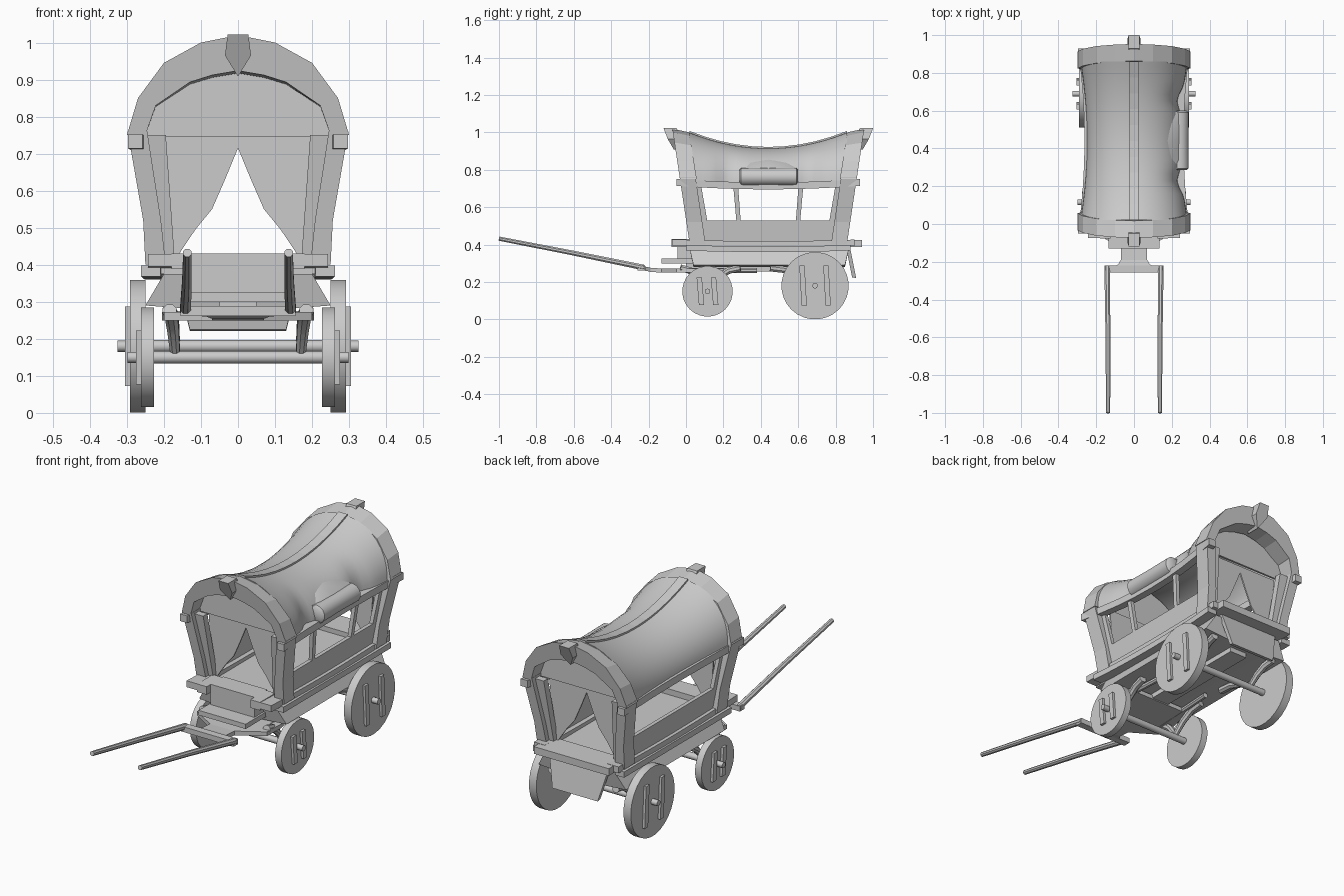
import bpy, bmesh, math
from mathutils import Vector

if "Cube" in bpy.data.objects:
    bpy.data.objects.remove(bpy.data.objects["Cube"])

grey = bpy.data.materials.new("plain grey")
grey.diffuse_color = (0.6, 0.6, 0.6, 1)
grey.use_nodes = True
grey.node_tree.nodes["Principled BSDF"].inputs["Base Color"].default_value = grey.diffuse_color
MID = 0.44  # middle of the body along y


def loft(name, rings, mx=False, my=False, smooth=False):
    """Skin closed rings, cap both ends; mx / my add copies mirrored left-right / front-back."""
    bm = bmesh.new()
    for sx in ((1, -1) if mx else (1,)):
        for flip in ((0, 1) if my else (0,)):
            vs = [[bm.verts.new((sx * x, 2 * MID - y if flip else y, z)) for x, y, z in r] for r in rings]
            n = len(vs[0])
            for a, b in zip(vs, vs[1:]):
                for i in range(n):
                    bm.faces.new((a[i], a[(i + 1) % n], b[(i + 1) % n], b[i]))
            bm.faces.new(vs[0])
            bm.faces.new(vs[-1])
    bmesh.ops.recalc_face_normals(bm, faces=bm.faces)
    me = bpy.data.meshes.new(name)
    bm.to_mesh(me)
    bm.free()
    me.materials.append(grey)
    ob = bpy.data.objects.new(name, me)
    bpy.context.collection.objects.link(ob)
    if smooth:
        bpy.ops.object.select_all(action='DESELECT')
        ob.select_set(True)
        bpy.context.view_layer.objects.active = ob
        bpy.ops.object.shade_smooth_by_angle(angle=math.radians(40))
    return ob


def box(name, x0, x1, y0, y1, z0, z1, **k):
    return loft(name, [[(x0, y, z0), (x1, y, z0), (x1, y, z1), (x0, y, z1)] for y in (y0, y1)], **k)


def tube(name, pts, r, n=10, **k):
    pts = [Vector(p) for p in pts]
    radii = r if isinstance(r, list) else [r] * len(pts)
    rings = []
    for i, p in enumerate(pts):
        t = (pts[min(i + 1, len(pts) - 1)] - pts[max(i - 1, 0)]).normalized()
        u = t.cross(Vector((0, 0, 1))).normalized()
        v = u.cross(t)
        rings.append([p + radii[i] * (math.cos(a) * u + math.sin(a) * v)
                      for a in (math.tau * (j + .5) / n for j in range(n))])
    return loft(name, rings, smooth=n > 6, **k)


def lean(z):  # outer y of the tilted end frames
    return -0.07 + (1.0 - z) * 0.15


def wall_x(z):  # outer x of the side walls
    return 0.225 + (z - 0.42) * 0.11


def plate(name, poly, y, t, **k):
    """Upright panel facing front."""
    return loft(name, [[(x, y + s, z) for x, z in poly] for s in (0, t)], **k)


# End arches, their tops following the dip of the roof
half_out = [(.30, .75), (.27, .85), (.20, .945), (.10, 1.0), (0, 1.02)]
half_in = [(.25, .75), (.222, .83), (.13, .893), (.07, .912), (0, .924)]
full = lambda h: h + [(-x, z) for x, z in h[-2::-1]]
dip = lambda z, d: z - d * (z - .75) / .27
loft("end_arch", [[(ox, lean(oz), oz), (ix, lean(iz), iz), (ix, lean(iz) + .09, dip(iz, .011)),
                   (ox, lean(oz) + .09, dip(oz, .02))]
                  for (ox, oz), (ix, iz) in zip(full(half_out), full(half_in))], my=True)

# Recessed gable and curtains
plate("gable", [(.272 * math.cos(a), .745 + .22 * math.sin(a)) for a in (math.pi * j / 12 for j in range(13))],
      .04, .01, my=True)
plate("curtain", [(0, .75), (.215, .75), (.19, .41), (.17, .41), (.152, .44), (.115, .495), (.07, .55), (.035, .63), (0, .715)],
      .065, .008, mx=True, my=True)

# Corner posts and door jambs
loft("corner_post", [[(xi, lean(z), z), (xo, lean(z), z), (xo, lean(z) + .085, z), (xi, lean(z) + .085, z)]
                     for z, xi, xo in ((.40, .195, .25), (.52, .208, .256), (.76, .245, .298))], mx=True, my=True)
loft("door_jamb", [[(xi, lean(z) + .025, z), (xo, lean(z) + .025, z), (xo, lean(z) + .06, z), (xi, lean(z) + .06, z)]
                   for z, xi, xo in ((.40, .17, .21), (.75, .195, .25))], mx=True, my=True)

# Finials on both arches
loft("finial", [[(-.028, y0 - .01, 1.022), (.028, y0 - .01, 1.022), (.035, y0 + .012, .965), (0, y0 + .045, .908),
                 (-.035, y0 + .012, .965)] for y0 in (-.11, -.04)], my=True)

# Sagging canvas roof, pulled in on the right beside the awning
rings = []
N = 20
for i in range(25):
    u = -1 + i / 12
    y = MID + .42 * u
    top, base, w = .915 + .085 * u * u, .71 + .03 * u * u, .25 + .035 * u * u
    pull = .03 * sum(math.exp(-((y - c) / .055) ** 2) for c in (.225, .655))
    arc = lambda t: [((w - t) * math.cos(a) - pull * max(0, math.cos(a)) ** 3, y, base + (top - base - t) * math.sin(a))
                     for a in (math.pi * j / N for j in range(N + 1))]
    rings.append(arc(0) + arc(.012)[::-1])
loft("canvas_roof", rings, smooth=True)

# Ridge strip
sag = lambda y, lo, rise: lo + rise * ((y - MID) / .42) ** 2
ys = [.02 + .84 * i / 10 for i in range(11)]
loft("ridge_strip", [[(s, y, sag(y, .915, .085) + h) for s, h in ((-.025, -.01), (.025, -.01), (.025, .007), (-.025, .007))]
                     for y in ys])

# Rolled awning on the right side, joined to the canvas by a soft fold
tube("awning_roll", [(.243, y, .762) for y in (.285, .295, .44, .59, .60)], [.035, .048, .046, .048, .035], 14)
loft("awning_fold", [[(.15, y, .865 - d), (.20, y, .845 - d), (.245, y, .80), (.25, y, .75), (.15, y, .80)]
                     for y, d in ((.29, .03), (.34, .008), (.44, 0), (.54, .008), (.595, .03))], smooth=True)


# Side rails that bow between the ends
def rail(name, x0, x1, y0, y1, z0, z1, rise, bow=0):
    st = [y0 + (y1 - y0) * i / 8 for i in range(9)]
    rr = []
    for y in st:
        d = ((y - MID) / .5) ** 2
        rr.append([(x + bow * d, y, z + rise * d) for x, z in ((x0, z0), (x1, z0), (x1, z1), (x0, z1))])
    loft(name, rr, mx=True)


rail("eaves_rail", .222, .262, -.05, .93, .695, .732, .02, .037)
rail("sill_rail", .18, .243, -.075, .90, .385, .418, .01)
rail("lower_rail", .20, .252, .0, .88, .36, .39, .01, .012)


# Side walls, window frames and mullions
def wall(name, ya0, ya1, z0, yb0, yb1, z1, **k):
    loft(name, [[(wall_x(z) - .02, a, z), (wall_x(z), a, z), (wall_x(z), b, z), (wall_x(z) - .02, b, z)]
                for a, b, z in ((ya0, ya1, z0), (yb0, yb1, z1))], **k)


wall("side_wall", .06, .82, .40, .06, .82, .53, mx=True)
wall("window_end", .06, .115, .52, .03, .08, .72, mx=True, my=True)
wall("window_mullion", .27, .293, .52, .252, .278, .72, my=True)

# Floor, flared skirt with a shallow belly, and back shelf
box("floor", -.22, .22, .03, .85, .375, .40)
loft("skirt", [[(-.2, y0, .375), (.2, y0, .375), (.25, y1, .29), (.12, y1, .28), (-.12, y1, .28), (-.25, y1, .29)]
               for y0, y1 in ((.02, .04), (.87, .85))])
box("back_shelf", -.215, .215, .80, .94, .388, .425)
loft("tailboard", [[(-w, y, z), (w, y, z), (w, y + .022, z - .004), (-w, y + .022, z - .004)]
                   for w, y, z in ((.17, .855, .39), (.13, .888, .225))])

# Driver bench and foot step
box("bench", -.125, .125, -.045, .06, .325, .43)
box("bench_arm", .125, .18, -.078, .05, .388, .43, mx=True)
box("foot_step", -.135, .135, -.13, .04, .30, .325)

# Turntable, cross bar and draught shafts
loft("turntable", [[(-w, y, z), (w, y, z), (w, y, z + .022), (-w, y, z + .022)]
                   for w, y, z in ((.14, -.24, .264), (.085, -.215, .26), (.07, -.19, .254), (.07, -.13, .25),
                                   (.20, -.05, .25), (.205, .06, .25), (.17, .2, .25))])
box("shaft_bar", -.155, .155, -.258, -.22, .262, .289)
tube("shaft", [(.137, -1, .432), (.138, -.6, .354), (.142, -.225, .277)], [.012, .014, .016], 8, mx=True)
tube("fork_arm", [(.16, .0, .262), (.14, .38, .262)], .014, 8, mx=True)
box("chassis_beam", -.05, .05, .0, .80, .255, .30)


# Curved struts from the chassis to the axles
def strut(name, y0, y1, z1, x):
    tube(name, [(x + .015 * (1 - t), y0 + (y1 - y0) * t, .275 - (.275 - z1) * t * t) for t in (0, .35, .7, 1)],
         [.02, .019, .017, .014], 8, mx=True)


strut("front_axle_strut", -.03, .115, .165, .17)
strut("mid_axle_strut", .29, .115, .165, .17)
strut("rear_axle_strut_a", .45, .69, .19, .17)
strut("rear_axle_strut_b", .84, .69, .19, .17)

# Wheels with two slats each, hubs and axles
for tag, y, z, r, x0, x1, off, sh, tip in (("front", .115, .15, .135, .227, .262, .038, .073, .298),
                                           ("rear", .69, .18, .18, .25, .292, .064, .107, .326)):
    tube(tag + "_wheel", [(x0, y, z), (x1, y, z)], r, 28, mx=True)
    tube(tag + "_axle", [(-x0, y, z), (x0, y, z)], .017, 10)
    tube(tag + "_hub", [(x1 - .01, y, z), (tip, y, z)], .015, 10, mx=True)
    for s in (-1, 1):
        c, hw = y + s * off, .014
        loft(tag + "_wheel_slat", [[(x1 - .005, c - hw + k, zz), (x1 + .013, c - hw + k, zz),
                                    (x1 + .013, c + hw + k, zz), (x1 - .005, c + hw + k, zz)]
                                   for zz, k in ((z - sh, .006), (z + sh, -.006))], mx=True)
